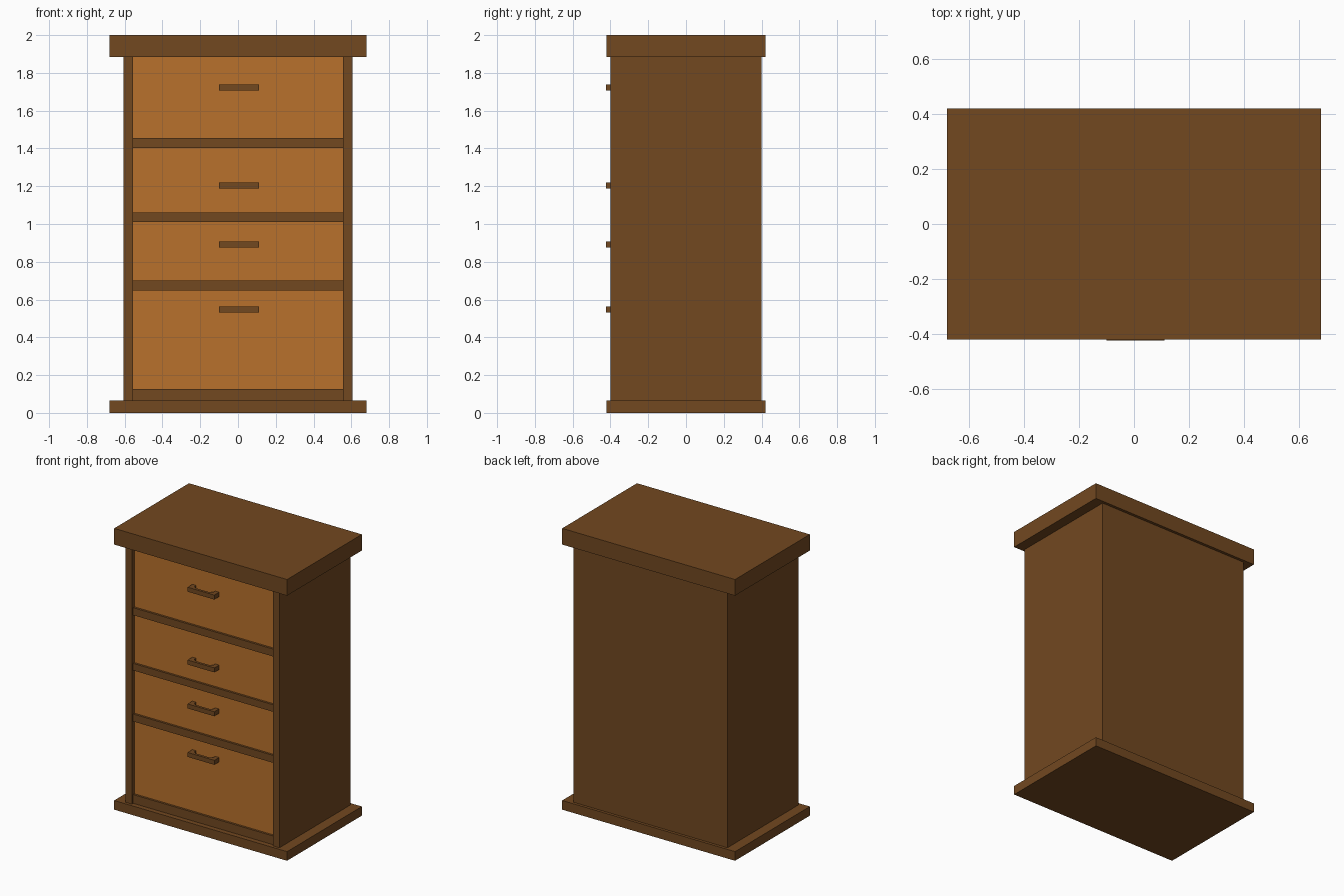
import bpy, bmesh

if "Cube" in bpy.data.objects:
    bpy.data.objects.remove(bpy.data.objects["Cube"])


def material(name, rgb):
    m = bpy.data.materials.new(name)
    m.diffuse_color = (*rgb, 1)
    m.use_nodes = True
    m.node_tree.nodes["Principled BSDF"].inputs["Base Color"].default_value = m.diffuse_color
    return m


DARK = material("dark_wood", (0.168, 0.065, 0.0144))
LIGHT = material("light_wood", (0.479, 0.165, 0.025))


def extrude(name, outline, z0, z1, mat):
    """Extrude a plan (x, y) outline from z0 to z1."""
    bm = bmesh.new()
    face = bm.faces.new([bm.verts.new((x, y, z0)) for x, y in outline])
    top = bmesh.ops.extrude_face_region(bm, geom=[face])["geom"]
    bmesh.ops.translate(bm, vec=(0, 0, z1 - z0),
                        verts=[v for v in top if isinstance(v, bmesh.types.BMVert)])
    bmesh.ops.recalc_face_normals(bm, faces=bm.faces)
    me = bpy.data.meshes.new(name)
    bm.to_mesh(me)
    bm.free()
    me.materials.append(mat)
    ob = bpy.data.objects.new(name, me)
    bpy.context.collection.objects.link(ob)
    return ob


def box(name, x0, x1, y0, y1, z0, z1, mat=DARK):
    return extrude(name, [(x0, y0), (x1, y0), (x1, y1), (x0, y1)], z0, z1, mat)


# Overhanging slabs
box("base", -0.68, 0.68, -0.42, 0.42, 0, 0.065)
box("top", -0.68, 0.68, -0.42, 0.42, 1.885, 2.0)

# Carcass
box("left_side", -0.606, -0.555, -0.4, 0.4, 0.065, 1.885)
box("right_side", 0.555, 0.606, -0.4, 0.4, 0.065, 1.885)
box("back_panel", -0.555, 0.555, 0.35, 0.4, 0.065, 1.885)

# Rails below each drawer
rails = [(0.065, 0.127), (0.647, 0.70), (1.01, 1.06), (1.403, 1.456)]
for i, (z0, z1) in enumerate(rails):
    box(f"rail_{i + 1}", -0.555, 0.555, -0.385, 0.35, z0, z1)

# Recessed drawers with bracket handles
handle = [(-0.10, -0.37), (-0.10, -0.423), (0.11, -0.423), (0.11, -0.37),
          (0.08, -0.37), (0.08, -0.39), (0.06, -0.405),
          (-0.05, -0.405), (-0.07, -0.39), (-0.07, -0.37)]
tops = [z0 for z0, _ in rails[1:]] + [1.885]
handle_z = [0.547, 0.892, 1.204, 1.722]
for i, ((_, z0), z1, hz) in enumerate(zip(rails, tops, handle_z)):
    box(f"drawer_{i + 1}", -0.555, 0.555, -0.37, 0.33, z0, z1, LIGHT)
    extrude(f"handle_{i + 1}", handle, hz - 0.016, hz + 0.016, DARK)
